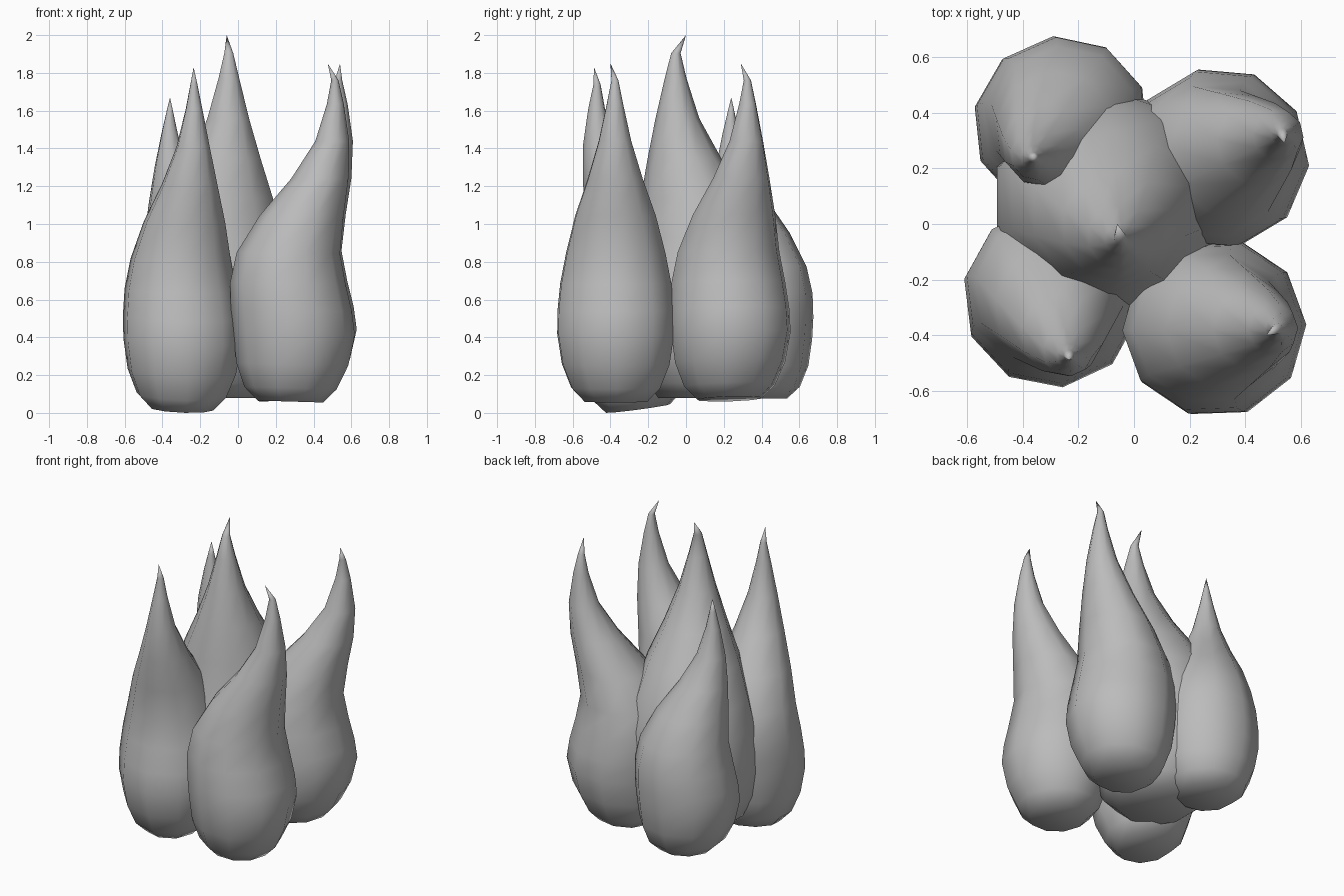
import bpy, bmesh
from math import cos, sin, pi, radians

cube = bpy.data.objects.get("Cube")
if cube:
    bpy.data.objects.remove(cube)

grey = bpy.data.materials.new("plain_grey")
grey.use_nodes = True
grey.diffuse_color = (0.5, 0.5, 0.5, 1)
grey.node_tree.nodes["Principled BSDF"].inputs["Base Color"].default_value = (0.5, 0.5, 0.5, 1)

SIDES = 10
# Shared teardrop profile: height fraction, radius fraction, sideways bend fraction
PROFILE = [(0, .54, 0), (.04, .76, 0), (.11, .92, .04), (.2, 1, .08), (.27, .995, .02),
           (.35, .95, -.06), (.44, .85, -.05), (.55, .69, .25), (.66, .47, .66),
           (.77, .28, .94), (.88, .14, 1.01), (.95, .06, 1)]


def flame(name, base, tip, radius, angle, bend, turn=0, tilt=0):
    """Lofted teardrop whose upper half sways toward angle, then hooks to its tip."""
    x, y, bottom = base
    a = radians(angle)
    dx, dy = bend * cos(a), bend * sin(a)
    height = tip[2] - bottom
    bm = bmesh.new()
    rings = []
    for t, r, b in PROFILE:
        ring = []
        for i in range(SIDES):
            local = radians(turn) + 2 * pi * i / SIDES
            # the base dips toward the sway, fading out with height
            dip = radius * (tilt * r * cos(local) - abs(tilt) * PROFILE[0][1]) * (1 - t) ** 2
            ring.append(bm.verts.new((x + dx * b + radius * r * cos(a + local),
                                      y + dy * b + radius * r * sin(a + local),
                                      bottom + height * t - dip)))
        rings.append(ring)
    # walls between rings
    for low, high in zip(rings, rings[1:]):
        for i in range(SIDES):
            j = (i + 1) % SIDES
            bm.faces.new((low[i], low[j], high[j], high[i]))
    # flat base and pointed tip
    bm.faces.new(rings[0][::-1])
    point = bm.verts.new(tip)
    for i in range(SIDES):
        bm.faces.new((rings[-1][i], rings[-1][(i + 1) % SIDES], point))
    for f in bm.faces:
        f.smooth = True
    mesh = bpy.data.meshes.new(name)
    bm.to_mesh(mesh)
    bm.free()
    mesh.materials.append(grey)
    obj = bpy.data.objects.new(name, mesh)
    bpy.context.scene.collection.objects.link(obj)
    return obj


# Four outer flames around a taller central one
flame("front_right_flame", (-.3, -.253, 0), (-.235, -.487, 1.83), .318, -73, .228, turn=-10, tilt=.14)
flame("front_left_flame", (.278, -.372, .055), (.475, -.4, 1.85), .322, -1, .235, turn=3, tilt=.03)
flame("back_left_flame", (.285, .23, .06), (.54, .29, 1.85), .325, 21, .265, turn=10, tilt=-.08)
flame("back_right_flame", (-.255, .365, .075), (-.36, .24, 1.67), .315, 230, .165, turn=10)
flame("centre_flame", (-.1, .08, .08), (-.06, 0, 2), .415, -69, .143, turn=15)
